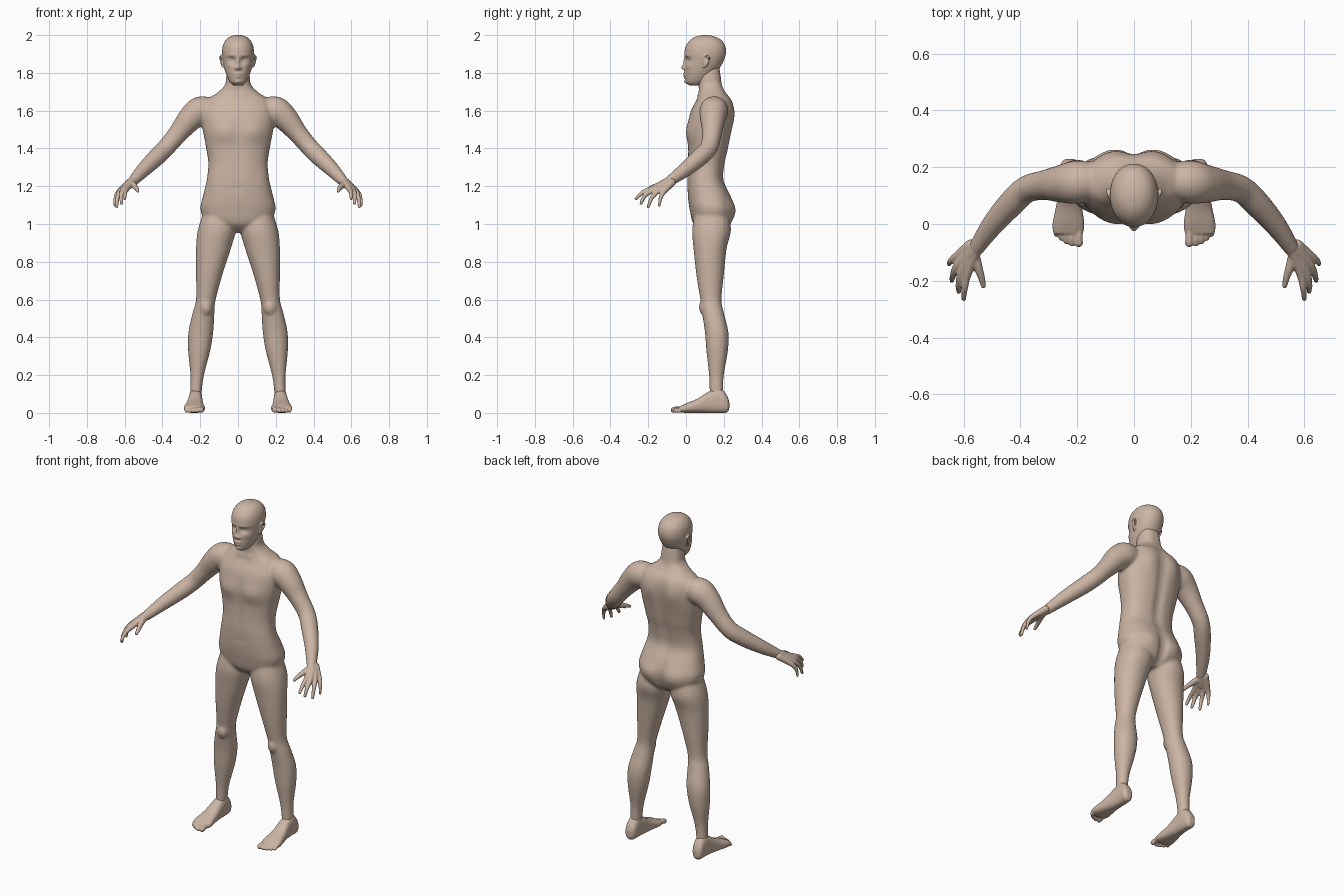
import bpy, bmesh, math
from mathutils import Vector, Matrix, Quaternion


def spline(rows, n=6):
    """Catmull-Rom interpolation of rows of numbers."""
    out, last = [], len(rows) - 1
    for i in range(last):
        a, b, c, d = (rows[max(0, min(last, i + k))] for k in (-1, 0, 1, 2))
        for j in range(n):
            t = j / n
            out.append([0.5 * (2*q + (r-p)*t + (2*p-5*q+4*r-s)*t*t + (3*q-p-3*r+s)*t**3)
                        for p, q, r, s in zip(a, b, c, d)])
    return out + [list(rows[-1])]


def skin_rings(bm, rings):
    seg = len(rings[0])
    for a, b in zip(rings, rings[1:]):
        for i in range(seg):
            j = (i + 1) % seg
            bm.faces.new((a[i], a[j], b[j], b[i]))
    bm.faces.new(rings[0])
    bm.faces.new(rings[-1])
    return [v for r in rings for v in r]


def loft(bm, rows, side=1, along_y=False, power=2.3, seg=64):
    """Rows of (x0, x1, u0, u1, height): stacked super-ellipses."""
    rings = []
    for x0, x1, u0, u1, h in spline(rows):
        ring = []
        for i in range(seg):
            t = math.tau * (i + 0.5) / seg
            c, s = math.cos(t), math.sin(t)
            x = (x0+x1)/2 + (x1-x0)/2 * math.copysign(abs(c)**(2/power), c)
            u = (u0+u1)/2 + (u1-u0)/2 * math.copysign(abs(s)**(2/power), s)
            ring.append(bm.verts.new((x*side, h, u) if along_y else (x*side, u, h)))
        rings.append(ring)
    return skin_rings(bm, rings)


def ball(bm, pos, size):
    m = Matrix.Translation(pos) @ Matrix.Diagonal((*size, 1))
    bmesh.ops.create_icosphere(bm, subdivisions=3, radius=1, matrix=m)


def tube(bm, rows, side=1, seg=20):
    """Rows of (x, y, z, radius): round-ended limb along a path."""
    rows = [(r[0]*side, *r[1:]) for r in rows]
    pts = spline(rows)
    rings, q, prev = [], Quaternion(), Vector((0, 0, 1))
    for i, p in enumerate(pts):
        d = (Vector(pts[min(i+1, len(pts)-1)][:3]) - Vector(pts[max(i-1, 0)][:3])).normalized()
        q = prev.rotation_difference(d) @ q
        prev = d
        rings.append([bm.verts.new(Vector(p[:3]) + q @ Vector((
            p[3]*math.cos(math.tau*k/seg), p[3]*math.sin(math.tau*k/seg), 0))) for k in range(seg)])
    skin_rings(bm, rings)
    for e in (rows[0], rows[-1]):
        ball(bm, e[:3], (e[3],) * 3)


def sculpt(verts, bumps, mid):
    """Bumps (x, z, rx, rz, dy, face): soft pushes on front (-1) or back (1)."""
    for v in verts:
        dy = 0
        for x, z, rx, rz, d, face in bumps:
            if (v.co.y - mid) * face > 0:
                dy += d * math.exp(-((abs(v.co.x)-x)/rx)**2 - ((v.co.z-z)/rz)**2)
        v.co.y += dy


def finish(bm, name, voxel, smooth):
    bmesh.ops.recalc_face_normals(bm, faces=bm.faces)
    me = bpy.data.meshes.new(name)
    bm.to_mesh(me)
    bm.free()
    ob = bpy.data.objects.new(name, me)
    bpy.context.collection.objects.link(ob)
    mat = bpy.data.materials.get("skin") or bpy.data.materials.new("skin")
    mat.diffuse_color = (0.60, 0.46, 0.37, 1)
    me.materials.append(mat)
    r = ob.modifiers.new("merge", 'REMESH')
    r.mode, r.voxel_size, r.use_smooth_shade = 'VOXEL', voxel, True
    s = ob.modifiers.new("soften", 'SMOOTH')
    s.factor, s.iterations = 0.5, smooth


# Torso and neck
bm = bmesh.new()
torso = [(.05, .09, .19, .955), (.16, .04, .235, 1.0), (.198, .02, .252, 1.075), (.185, .01, .235, 1.15),
         (.165, .008, .2, 1.235), (.157, .012, .207, 1.32), (.168, .012, .225, 1.4), (.186, .008, .242, 1.5),
         (.19, .022, .25, 1.59), (.165, .055, .24, 1.655), (.11, .068, .212, 1.695), (.07, .066, .192, 1.735),
         (.062, .062, .185, 1.78), (.055, .06, .175, 1.84)]
verts = loft(bm, [(-w, w, a, b, z) for w, a, b, z in torso], power=2.4)
sculpt(verts, [
    (.08, 1.485, .06, .05, -.013, -1), (0, 1.5, .014, .1, .007, -1),       # chest
    (.0, 1.3, .01, .12, .004, -1), (.05, 1.3, .035, .1, -.004, -1),        # abdomen
    (0, 1.19, .012, .012, .012, -1), (.03, 1.685, .025, .012, -.006, -1),  # navel, collarbone
    (0, 1.4, .025, .24, -.014, 1), (.08, 1.58, .05, .08, .012, 1),         # spine, shoulder blades
    (.085, 1.07, .06, .06, .016, 1), (0, 1.04, .014, .075, -.035, 1)], .11)  # buttocks

# Legs and arms
leg = [(.025, .18, .05, .22, 1.07), (.012, .212, .033, .238, .97), (.038, .222, .04, .215, .87),
       (.083, .222, .055, .2, .73), (.118, .222, .076, .188, .6), (.125, .24, .085, .2, .53),
       (.131, .262, .1, .224, .43), (.147, .264, .108, .222, .33), (.18, .252, .122, .2, .2),
       (.192, .252, .125, .197, .11), (.195, .252, .125, .205, .04)]
arm = [(.12, .155, 1.6, .06), (.195, .148, 1.6, .076), (.25, .142, 1.56, .068), (.315, .137, 1.482, .053),
       (.378, .122, 1.408, .048), (.43, .075, 1.355, .047), (.5, -.005, 1.287, .039), (.555, -.085, 1.228, .028)]
for s in (1, -1):
    loft(bm, leg, s, power=2.1)
    tube(bm, arm, s, 32)
    ball(bm, (s*.17, .1, .56), (.035, .032, .045))
finish(bm, "body", .008, 6)

# Head with face and ears
bm = bmesh.new()
skull = [(.022, .02, .08, 1.733), (.042, .0, .11, 1.75), (.06, -.006, .145, 1.785), (.073, -.006, .178, 1.825),
         (.081, -.002, .2, 1.865), (.085, -.008, .212, 1.905), (.08, .0, .207, 1.945), (.064, .024, .185, 1.975),
         (.04, .055, .15, 1.993), (.01, .09, .115, 2.001)]
verts = loft(bm, [(-w, w, a, b, z) for w, a, b, z in skull], power=2.1, seg=128)
sculpt(verts, [
    (.034, 1.868, .017, .012, .014, -1), (.034, 1.893, .024, .007, -.005, -1),   # sockets, brows
    (0, 1.86, .009, .024, -.012, -1), (0, 1.829, .011, .012, -.021, -1),         # nose
    (.014, 1.824, .007, .007, -.010, -1), (0, 1.794, .02, .006, -.010, -1),      # nostrils, upper lip
    (0, 1.779, .017, .006, -.009, -1), (0, 1.752, .02, .01, -.008, -1),          # lower lip, chin
    (.045, 1.835, .016, .014, -.004, -1)], .08)                                  # cheeks
for s in (1, -1):
    ball(bm, (s*.034, .026, 1.868), (.016, .013, .011))
    ball(bm, (s*.083, .103, 1.86), (.007, .015, .028))
    tube(bm, [(.082, .09, 1.875, .005), (.09, .1, 1.89, .005), (.094, .12, 1.885, .005),
              (.092, .121, 1.865, .005), (.086, .106, 1.842, .005), (.08, .094, 1.833, .006)], s, 12)
finish(bm, "head", .004, 3)

# Hands: palm bones and fingers as rounded tubes
fingers = [((.588, -.178, 1.188), (.597, -.228, 1.168), (.6, -.264, 1.135), .0105),
           ((.606, -.168, 1.184), (.617, -.215, 1.152), (.617, -.238, 1.11), .0105),
           ((.622, -.147, 1.176), (.638, -.182, 1.137), (.642, -.2, 1.09), .010),
           ((.633, -.12, 1.168), (.649, -.135, 1.135), (.652, -.142, 1.097), .009)]
for s, side in ((1, "left"), (-1, "right")):
    bm = bmesh.new()
    for k, (a, b, c, r) in enumerate(fingers):
        wrist = (.557 + .006*k, -.093 + .006*k, 1.228 - .003*k, .021)
        tube(bm, [wrist, (*a, r + .005), (*b, r + .001), (*c, r - .002)], s)
    tube(bm, [(.535, -.06, 1.247, .026), (.562, -.095, 1.222, .025), (.595, -.13, 1.195, .02)], s)
    tube(bm, [(.565, -.1, 1.217, .02), (.55, -.15, 1.203, .016), (.537, -.19, 1.188, .012),
              (.531, -.218, 1.175, .009)], s)
    finish(bm, side + "_hand", .004, 4)

# Feet with toes
foot = [(.21, .242, .02, .06, .229), (.196, .256, .002, .095, .215), (.19, .259, 0, .13, .18),
        (.188, .263, 0, .115, .125), (.183, .275, 0, .075, .06), (.175, .287, 0, .05, .0),
        (.18, .284, .004, .034, -.035)]
toes = [(.195, -.066, .0155), (.219, -.068, .011), (.238, -.061, .0105), (.256, -.05, .010), (.273, -.036, .0095)]
for s, side in ((1, "left"), (-1, "right")):
    bm = bmesh.new()
    loft(bm, foot, s, True, 2.5)
    for x, y, r in toes:
        tube(bm, [(x, .02, .022, r), (x, y + .025, .021, r*.9), (x, y, r, r)], s, 16)
    finish(bm, side + "_foot", .004, 3)
